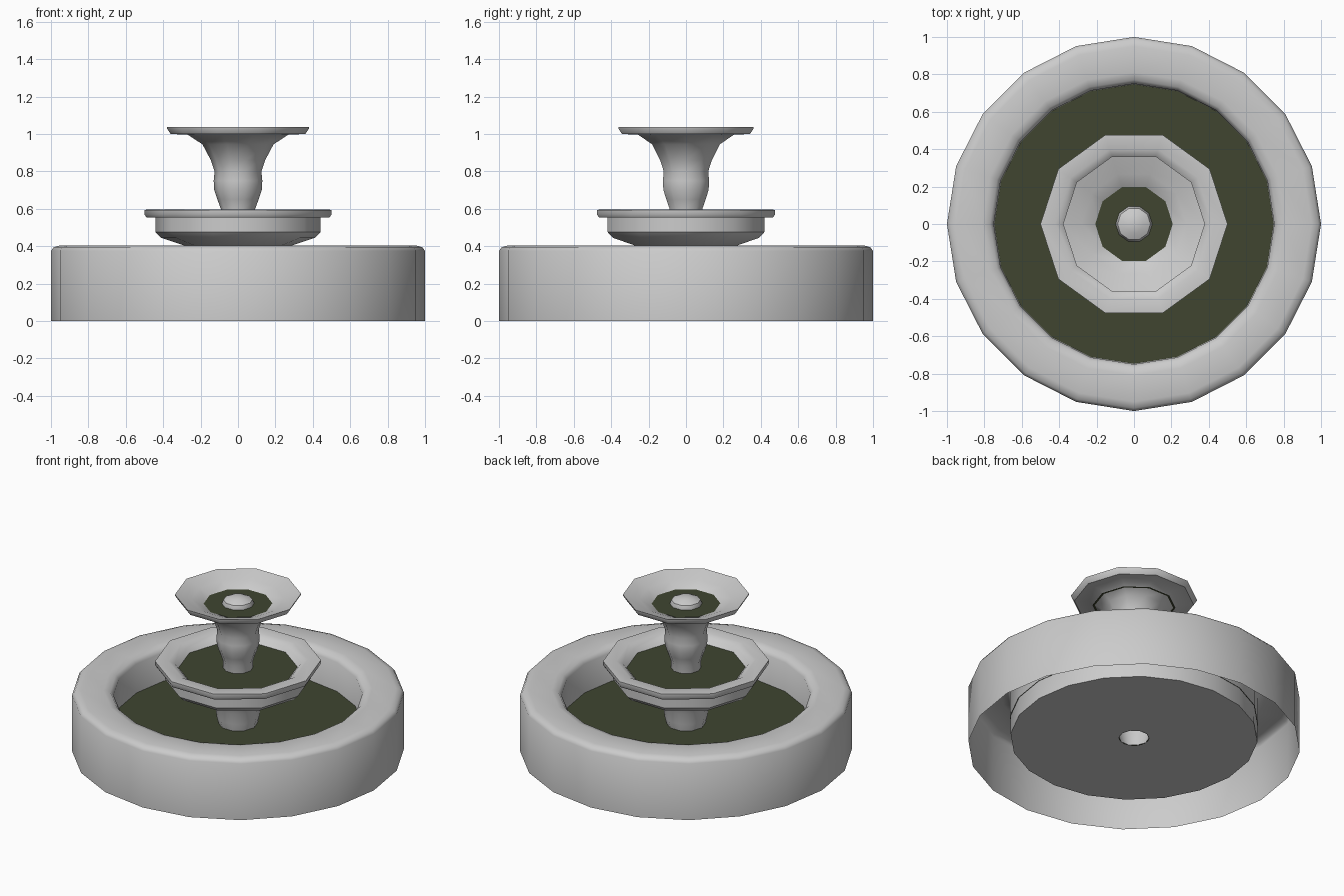
import bpy, bmesh, math

if "Cube" in bpy.data.objects:
    bpy.data.objects.remove(bpy.data.objects["Cube"])


def lathe(name, profile, sides, mat=None, angle=40):
    """Revolve (radius, z) points around z; the outside is left of the path."""
    bm = bmesh.new()
    rings = []
    for r, z in profile:
        if r == 0:
            rings.append([bm.verts.new((0, 0, z))] * sides)
        else:
            rings.append([bm.verts.new((r * math.cos(math.tau * i / sides),
                                        r * math.sin(math.tau * i / sides), z))
                          for i in range(sides)])
    for a, b in zip(rings, rings[1:]):
        for i in range(sides):
            j = (i + 1) % sides
            quad = [a[i], a[j], b[j], b[i]]
            bm.faces.new(list(dict.fromkeys(quad)))
    mesh = bpy.data.meshes.new(name)
    bm.to_mesh(mesh)
    bm.free()
    mesh.shade_smooth()
    mesh.set_sharp_from_angle(angle=math.radians(angle))
    if mat:
        mesh.materials.append(mat)
    obj = bpy.data.objects.new(name, mesh)
    bpy.context.collection.objects.link(obj)
    return obj


def water(name, radius, z, sides):
    return lathe(name, [(radius, z), (0, z)], sides, water_mat)


water_mat = bpy.data.materials.new("dark_water")
water_mat.diffuse_color = (0.05, 0.06, 0.03, 1)
water_mat.use_nodes = True
water_mat.node_tree.nodes["Principled BSDF"].inputs["Base Color"].default_value = water_mat.diffuse_color

# Ground basin: open shell with rounded rim and a raised floor
lathe("basin", [(1, 0), (1, 0.375), (0.985, 0.395), (0.95, 0.405),
                (0.81, 0.405), (0.77, 0.395), (0.75, 0.37),
                (0.745, 0.06), (0.09, 0.06)], 20, angle=60)

# Lower stem flaring into the middle bowl
lathe("middle_bowl", [(0.09, 0.06), (0.11, 0.15), (0.13, 0.23), (0.135, 0.30),
                      (0.16, 0.36), (0.29, 0.405), (0.41, 0.445), (0.44, 0.475),
                      (0.44, 0.555), (0.49, 0.555), (0.50, 0.57), (0.50, 0.595),
                      (0.42, 0.597), (0.38, 0.575), (0.34, 0.53),
                      (0.09, 0.50)], 10)

# Upper stem flaring into the top bowl
lathe("top_bowl", [(0.09, 0.50), (0.092, 0.60), (0.11, 0.65), (0.127, 0.70),
                   (0.13, 0.75), (0.125, 0.80), (0.145, 0.86), (0.19, 0.945),
                   (0.27, 0.997), (0.36, 1.0), (0.38, 1.03), (0.38, 1.037),
                   (0.28, 1.005), (0.20, 0.972), (0.16, 0.93),
                   (0.08, 0.92)], 10)

# Spout dome in the top bowl
lathe("spout", [(0.09, 0.92), (0.10, 0.97), (0.088, 1.0), (0.05, 1.018),
                (0, 1.025)], 10)

# Water surfaces
water("basin_water", 0.75, 0.18, 20)
water("middle_water", 0.36, 0.55, 10)
water("top_water", 0.25, 0.975, 10)
